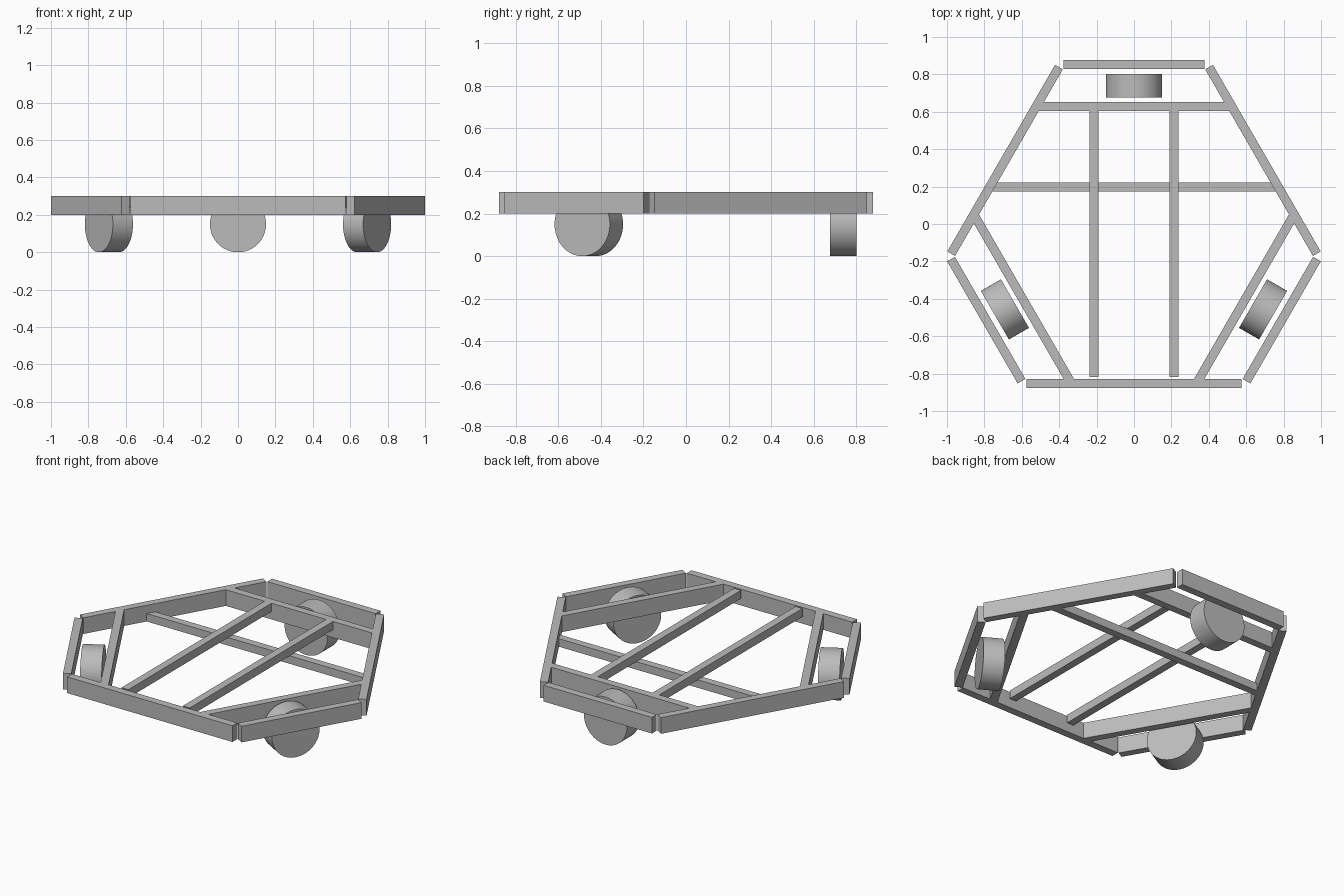
import bpy
import bmesh
import math
from mathutils import Matrix, Vector

cube = bpy.data.objects.get("Cube")
if cube:
    bpy.data.objects.remove(cube, do_unlink=True)

# One plain grey for the whole frame and the wheels
grey = bpy.data.materials.new("plain_grey")
grey.use_nodes = True
COLOUR = (0.5, 0.5, 0.5, 1)
grey.diffuse_color = COLOUR
grey.node_tree.nodes["Principled BSDF"].inputs["Base Color"].default_value = COLOUR

CENTRE = Vector((0, -0.058, 0))   # centre of the three-way symmetry
BAR = 0.048                       # bar width
LOW, MID, TOP = 0.2, 0.25, 0.302  # height levels of the frame
LONG_SIDE = 0.796                 # distance of the long outer bars from the centre
SHORT_SIDE = 0.912                # distance of the short outer bars


def finish(bm, name, turn):
    bmesh.ops.recalc_face_normals(bm, faces=bm.faces)
    bm.transform(Matrix.Translation(CENTRE) @ Matrix.Rotation(math.radians(turn), 4, 'Z'))
    mesh = bpy.data.meshes.new(name)
    bm.to_mesh(mesh)
    bm.free()
    mesh.materials.append(grey)
    obj = bpy.data.objects.new(name, mesh)
    bpy.context.collection.objects.link(obj)
    return obj


def prism(name, outline, low, high, turn=0):
    """Extrude a flat outline from low to high, then turn it about the centre."""
    bm = bmesh.new()
    face = bm.faces.new([bm.verts.new((x, y, low)) for x, y in outline])
    top = bmesh.ops.extrude_face_region(bm, geom=[face])["geom"]
    verts = [v for v in top if isinstance(v, bmesh.types.BMVert)]
    bmesh.ops.translate(bm, verts=verts, vec=(0, 0, high - low))
    return finish(bm, name, turn)


def box(name, x0, x1, y0, y1, low, high, turn=0):
    return prism(name, [(x0, y0), (x1, y0), (x1, y1), (x0, y1)], low, high, turn)


def fitted_beam(name, dist, low, high, turn=0):
    """Beam whose slanted ends meet the inner faces of the long outer bars."""
    def reach(y):
        return (LONG_SIDE - BAR / 2 - y / 2) / math.cos(math.radians(30))
    y0, y1 = dist - BAR / 2, dist + BAR / 2
    outline = [(-reach(y0), y0), (reach(y0), y0), (reach(y1), y1), (-reach(y1), y1)]
    return prism(name, outline, low, high, turn)


def wheel(name, turn):
    bm = bmesh.new()
    bmesh.ops.create_cone(bm, cap_ends=True, segments=64, radius1=0.15, radius2=0.15, depth=0.124)
    bm.transform(Matrix.Translation((0, 0.797, 0.15)) @ Matrix.Rotation(math.pi / 2, 4, 'X'))
    obj = finish(bm, name, turn)
    bpy.ops.object.select_all(action='DESELECT')
    obj.select_set(True)
    bpy.context.view_layer.objects.active = obj
    bpy.ops.object.shade_smooth_by_angle(angle=math.radians(30))


# Three corners, each with outer bar, inner beam and wheel, and a long bar opposite
corners = (("back", "front", 0), ("right", "left", 120), ("left", "right", 240))
for corner, opposite, turn in corners:
    box(corner + "_short_bar", -0.377, 0.377, SHORT_SIDE - BAR / 2, SHORT_SIDE + BAR / 2,
        LOW, TOP, turn)
    box(opposite + "_long_bar", -0.576, 0.576, -LONG_SIDE - BAR / 2, -LONG_SIDE + BAR / 2,
        LOW, TOP, turn)
    fitted_beam(corner + "_inner_beam", 0.687, LOW, TOP, turn)
    wheel(corner + "_wheel", turn)

# Lower cross beam and the two rails lying on it
fitted_beam("cross_beam", 0.256, LOW, MID)
for side, x in (("left", 0.214), ("right", -0.214)):
    box(side + "_rail", x - BAR / 2, x + BAR / 2, -0.761, 0.663, MID, TOP)
